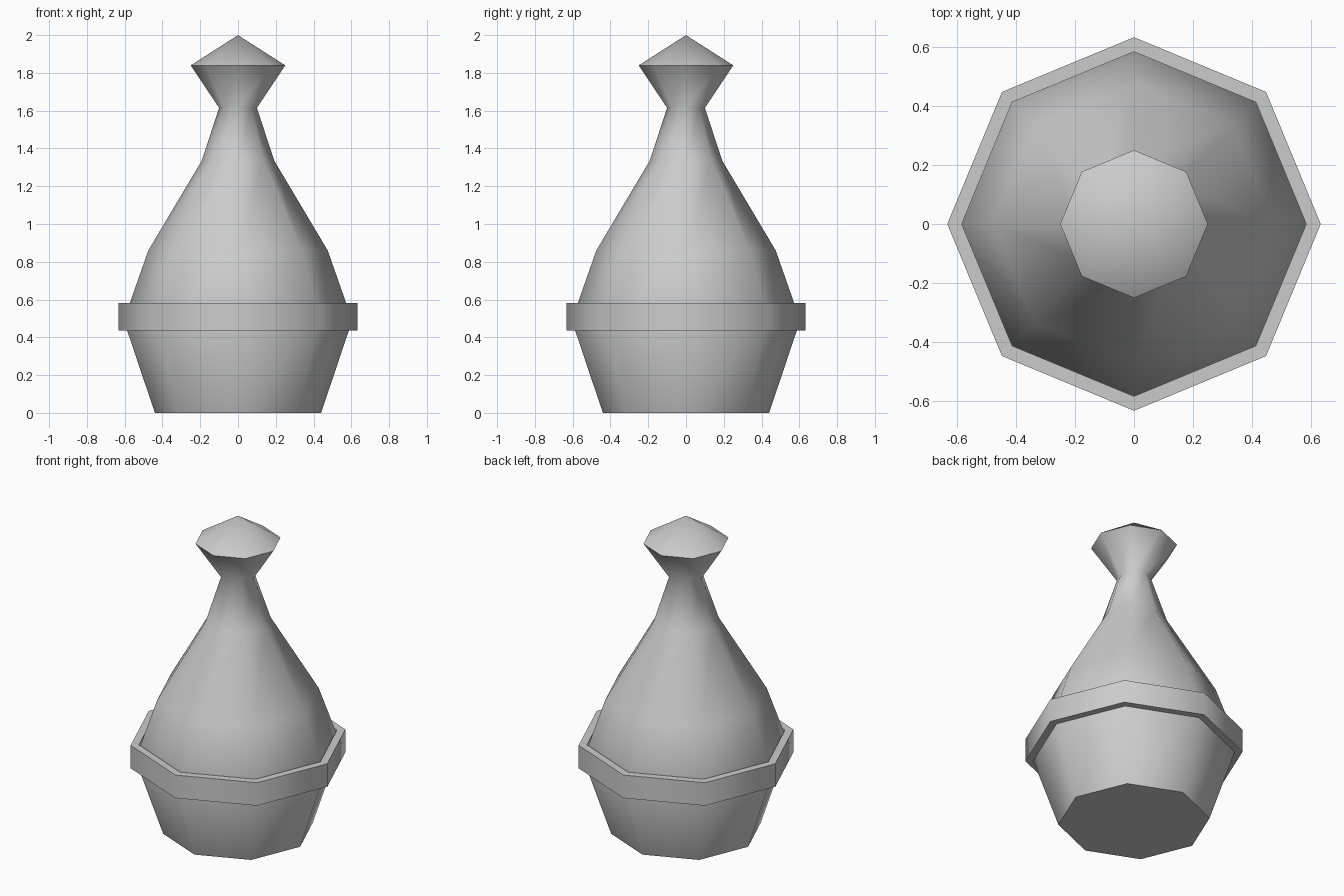
import bpy, bmesh, math

if "Cube" in bpy.data.objects:
    bpy.data.objects.remove(bpy.data.objects["Cube"])

SIDES = 8


def lathe(name, profile, closed=False):
    """Spin an (r, z) profile, listed bottom to top on the outside, into an octagonal solid."""
    bm = bmesh.new()
    rings = []
    for r, z in profile:
        if r == 0:
            rings.append([bm.verts.new((0, 0, z))] * SIDES)
        else:
            rings.append([bm.verts.new((r * math.cos(2 * math.pi * i / SIDES),
                                        r * math.sin(2 * math.pi * i / SIDES), z))
                          for i in range(SIDES)])
    pairs = list(zip(rings, rings[1:]))
    if closed:
        pairs.append((rings[-1], rings[0]))
    else:
        bm.faces.new(rings[0][::-1])
    for a, b in pairs:
        for i in range(SIDES):
            j = (i + 1) % SIDES
            corners = list(dict.fromkeys((a[i], a[j], b[j], b[i])))
            bm.faces.new(corners)
    bmesh.ops.recalc_face_normals(bm, faces=bm.faces)
    mesh = bpy.data.meshes.new(name)
    bm.to_mesh(mesh)
    bm.free()
    obj = bpy.data.objects.new(name, mesh)
    bpy.context.collection.objects.link(obj)
    bpy.ops.object.select_all(action='DESELECT')
    obj.select_set(True)
    bpy.context.view_layer.objects.active = obj
    bpy.ops.object.shade_smooth_by_angle(angle=math.radians(60))
    return obj


# Tapered base, swelling body, narrow neck and pointed knob
lathe("body", [(0.44, 0), (0.605, 0.49), (0.475, 0.86), (0.192, 1.335),
               (0.10, 1.615), (0.25, 1.84), (0, 2.0)])

# Raised band around the widest part
lathe("band", [(0.583, 0.435), (0.632, 0.435), (0.632, 0.582), (0.583, 0.582)], closed=True)
